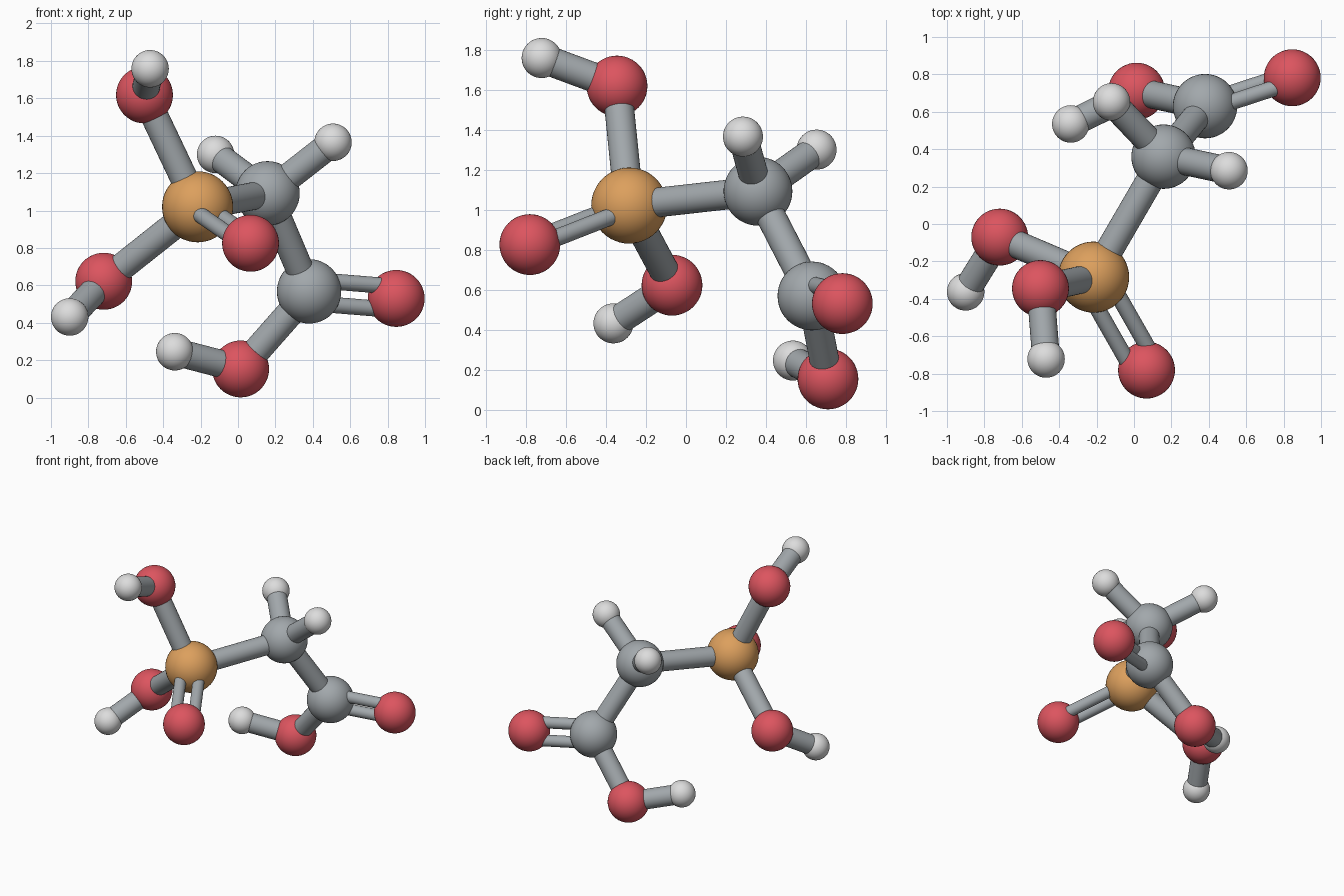
import bpy
from mathutils import Vector

cube = bpy.data.objects.get("Cube")
if cube:
    bpy.data.objects.remove(cube, do_unlink=True)


def material(name, rgb):
    m = bpy.data.materials.new(name)
    m.use_nodes = True
    colour = (*rgb, 1.0)
    m.diffuse_color = colour
    m.node_tree.nodes["Principled BSDF"].inputs["Base Color"].default_value = colour
    return m


grey = material("carbon and bond grey", (0.36, 0.39, 0.41))
red = material("oxygen red", (0.72, 0.09, 0.115))
orange = material("phosphorus orange", (0.72, 0.35, 0.11))
white = material("hydrogen white", (0.72, 0.72, 0.72))

# Element: radius and material
KINDS = {
    "phosphorus": (0.19, orange),
    "carbon": (0.172, grey),
    "oxygen": (0.152, red),
    "hydrogen": (0.10, white),
}

# Atom: element and centre
ATOMS = {
    "phosphorus": ("phosphorus", (-0.216, -0.284, 1.02)),
    "upper_carbon": ("carbon", (0.158, 0.36, 1.092)),
    "lower_carbon": ("carbon", (0.38, 0.63, 0.568)),
    "top_oxygen": ("oxygen", (-0.50, -0.345, 1.618)),
    "side_oxygen": ("oxygen", (-0.718, -0.07, 0.622)),
    "front_oxygen": ("oxygen", (0.067, -0.781, 0.825)),
    "bottom_oxygen": ("oxygen", (0.014, 0.71, 0.153)),
    "back_oxygen": ("oxygen", (0.846, 0.782, 0.53)),
    "top_hydrogen": ("hydrogen", (-0.47, -0.722, 1.758)),
    "side_hydrogen": ("hydrogen", (-0.90, -0.363, 0.431)),
    "bottom_hydrogen": ("hydrogen", (-0.338, 0.535, 0.245)),
    "upper_back_hydrogen": ("hydrogen", (-0.12, 0.653, 1.30)),
    "upper_left_hydrogen": ("hydrogen", (0.508, 0.285, 1.365)),
}

SINGLE_BONDS = [
    ("phosphorus", "top_oxygen"),
    ("phosphorus", "side_oxygen"),
    ("phosphorus", "upper_carbon"),
    ("upper_carbon", "lower_carbon"),
    ("upper_carbon", "upper_back_hydrogen"),
    ("upper_carbon", "upper_left_hydrogen"),
    ("lower_carbon", "bottom_oxygen"),
    ("top_oxygen", "top_hydrogen"),
    ("side_oxygen", "side_hydrogen"),
    ("bottom_oxygen", "bottom_hydrogen"),
]

# Both double bonds lie in the plane through the upper carbon
DOUBLE_BONDS = [("phosphorus", "front_oxygen"), ("lower_carbon", "back_oxygen")]


def centre(name):
    return Vector(ATOMS[name][1])


def finish(name, mat):
    obj = bpy.context.object
    obj.name = name
    obj.data.materials.append(mat)
    bpy.ops.object.shade_smooth_by_angle()
    return obj


def rod(name, start, end, radius):
    axis = end - start
    bpy.ops.mesh.primitive_cylinder_add(
        vertices=32, radius=radius, depth=axis.length,
        location=(start + end) / 2, rotation=axis.to_track_quat("Z", "Y").to_euler())
    finish(name, grey)


# Atoms
for name, (kind, position) in ATOMS.items():
    radius, mat = KINDS[kind]
    bpy.ops.mesh.primitive_uv_sphere_add(
        segments=48, ring_count=24, radius=radius, location=position)
    finish(name + "_atom", mat)

# Single bonds
for a, b in SINGLE_BONDS:
    rod(f"bond_{a}_to_{b}", centre(a), centre(b), 0.074)

# Double bonds: two thin parallel rods
for a, b in DOUBLE_BONDS:
    start, end = centre(a), centre(b)
    direction = (end - start).normalized()
    toward = centre("upper_carbon") - start
    offset = (toward - direction * toward.dot(direction)).normalized() * 0.066
    for label, sign in (("inner", 1), ("outer", -1)):
        rod(f"{label}_double_bond_{a}_to_{b}",
            start + sign * offset, end + sign * offset, 0.043)
